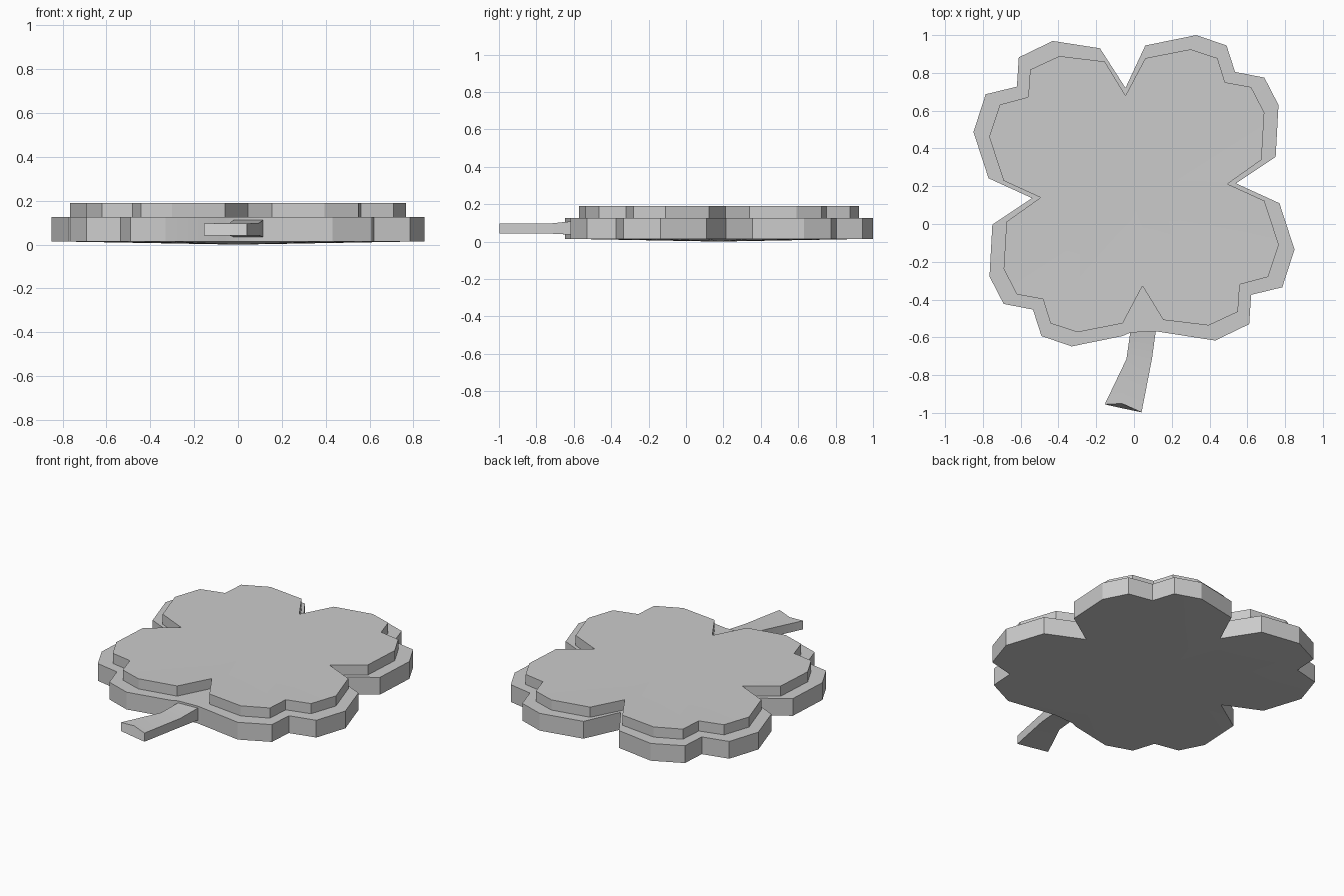
import bpy, bmesh, math

if "Cube" in bpy.data.objects:
    bpy.data.objects.remove(bpy.data.objects["Cube"])

CY = 0.176  # centre of the leaf rosette in y


def finish(bm, name):
    bmesh.ops.recalc_face_normals(bm, faces=bm.faces)
    me = bpy.data.meshes.new(name)
    bm.to_mesh(me)
    bm.free()
    ob = bpy.data.objects.new(name, me)
    bpy.context.collection.objects.link(ob)
    bpy.context.view_layer.objects.active = ob
    ob.select_set(True)
    bpy.ops.object.shade_smooth_by_angle(angle=math.radians(25))
    ob.select_set(False)
    return ob


def full_outline(half):
    # the four leaves repeat every half turn
    pts = half + [(-x, 2 * CY - y) for x, y in half]
    return pts


def slab(name, pts, z_bottom, z_top, c_bottom, c_top):
    # outline walls closed with shallow fans to a centre point
    bm = bmesh.new()
    low = [bm.verts.new((x, y, z_bottom)) for x, y in pts]
    high = [bm.verts.new((x, y, z_top)) for x, y in pts]
    cl = bm.verts.new((0, CY, c_bottom))
    ch = bm.verts.new((0, CY, c_top))
    n = len(pts)
    for i in range(n):
        j = (i + 1) % n
        bm.faces.new((low[i], low[j], high[j], high[i]))
        bm.faces.new((cl, low[j], low[i]))
        bm.faces.new((ch, high[i], high[j]))
    return finish(bm, name)


# wide lower leaf layer, two leaves then repeated
outer = [(-0.045, 0.72), (0.06, 0.945), (0.33, 1.0), (0.49, 0.945),
         (0.535, 0.805), (0.69, 0.775), (0.765, 0.63), (0.75, 0.355),
         (0.54, 0.215), (0.77, 0.11), (0.85, -0.135), (0.785, -0.335),
         (0.62, -0.375), (0.61, -0.53), (0.43, -0.617), (0.18, -0.578)]
base = full_outline(outer)
base[16:17] = [(0.115, -0.568), (-0.02, -0.575)]  # stem fills bottom notch
slab("lower_leaves", base, 0.015, 0.125, 0.0, 0.13)

# smaller raised leaf layer
inner = [(-0.045, 0.68), (0.06, 0.878), (0.3, 0.925), (0.442, 0.878),
         (0.482, 0.75), (0.62, 0.725), (0.69, 0.59), (0.675, 0.34),
         (0.495, 0.212), (0.69, 0.123), (0.767, -0.11), (0.71, -0.28),
         (0.56, -0.32), (0.55, -0.465), (0.395, -0.537), (0.155, -0.508)]
slab("raised_leaves", full_outline(inner), 0.12, 0.19, 0.12, 0.185)

# stem: left, middle and right point of each cross-section, with heights
rows = [((-0.02, -0.5), (0.05, -0.5), (0.115, -0.5), 0.03, 0.12),
        ((-0.02, -0.575), (0.05, -0.575), (0.115, -0.568), 0.035, 0.112),
        ((-0.04, -0.715), (0.03, -0.715), (0.095, -0.715), 0.042, 0.098),
        ((-0.155, -0.955), (-0.065, -0.95), (0.04, -0.997), 0.042, 0.097)]
bm = bmesh.new()
rings = []
for i, (l, m, r, zb, zt) in enumerate(rows):
    mid_low = m if i < 3 else (-0.06, -0.976)
    ring = [(*l, zt), (*m, zt), (*r, zt), (*r, zb), (*mid_low, zb), (*l, zb)]
    rings.append([bm.verts.new(p) for p in ring])
for a, b in zip(rings, rings[1:]):
    for k in range(6):
        q = (k + 1) % 6
        bm.faces.new((a[k], a[q], b[q], b[k]))
for ring in (rings[0], rings[-1]):
    bm.faces.new((ring[0], ring[1], ring[4], ring[5]))
    bm.faces.new((ring[1], ring[2], ring[3], ring[4]))
finish(bm, "stem")
